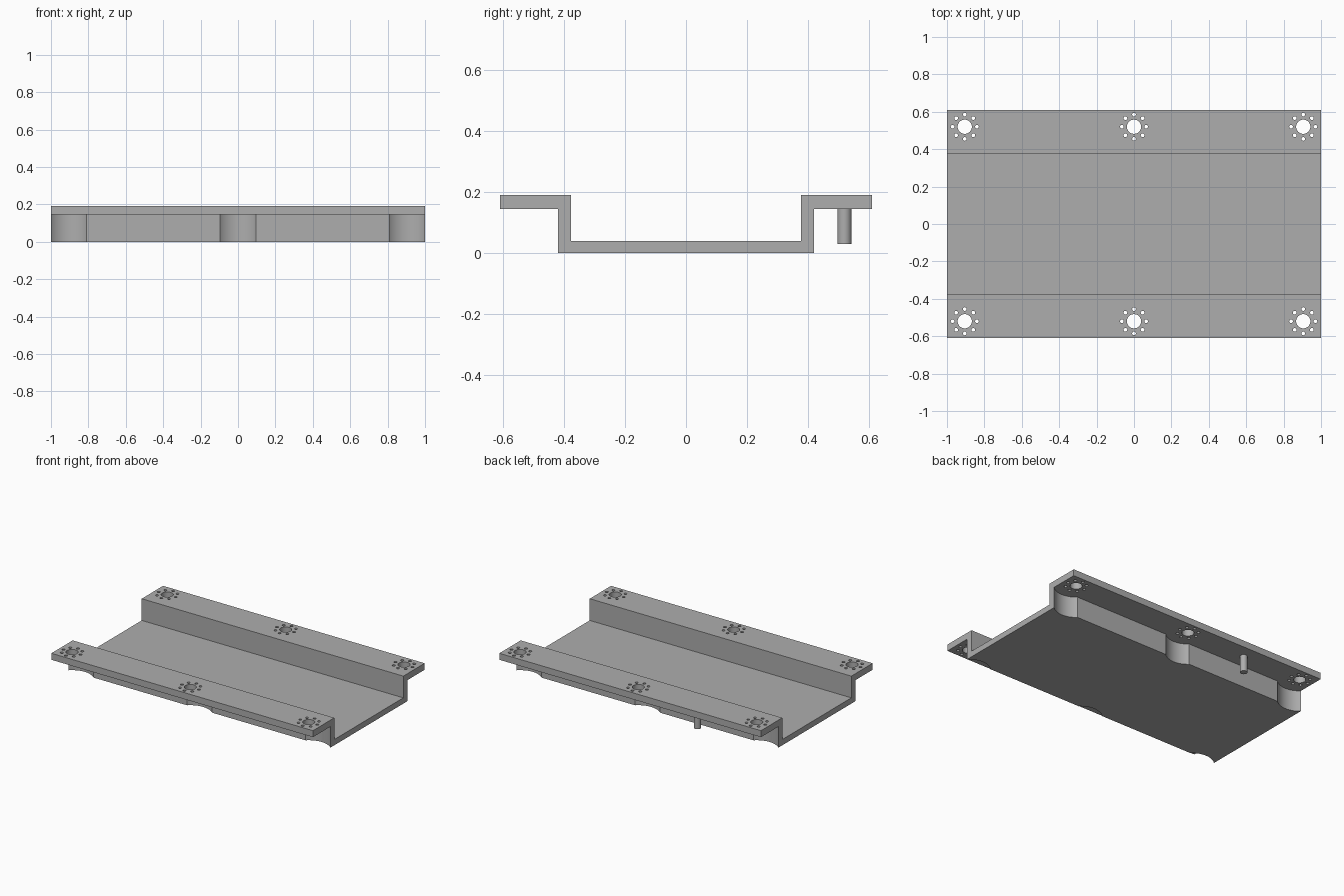
import bpy, bmesh, math
from mathutils import Matrix

cube = bpy.data.objects.get("Cube")
if cube:
    bpy.data.objects.remove(cube, do_unlink=True)

GREY = (0.42, 0.42, 0.42, 1)
grey = bpy.data.materials.new("plain grey")
grey.use_nodes = True
grey.diffuse_color = GREY
grey.node_tree.nodes["Principled BSDF"].inputs["Base Color"].default_value = GREY

HOLE_X, HOLE_Y = 0.905, 0.52
FLOOR_TOP, FLANGE_BOTTOM, FLANGE_TOP = 0.04, 0.145, 0.19
WALL_IN, WALL_OUT, EDGE = 0.377, 0.42, 0.61
centres = [(x, y) for x in (-HOLE_X, 0, HOLE_X) for y in (-HOLE_Y, HOLE_Y)]


def add_object(name, bm):
    bmesh.ops.recalc_face_normals(bm, faces=bm.faces)
    mesh = bpy.data.meshes.new(name)
    bm.to_mesh(mesh)
    bm.free()
    mesh.materials.append(grey)
    obj = bpy.data.objects.new(name, mesh)
    bpy.context.collection.objects.link(obj)
    return obj


def cylinder(bm, x, y, radius, bottom, top, sides):
    bmesh.ops.create_cone(bm, cap_ends=True, segments=sides, radius1=radius,
                          radius2=radius, depth=top - bottom,
                          matrix=Matrix.Translation((x, y, (bottom + top) / 2)))


def select_only(obj):
    bpy.ops.object.select_all(action="DESELECT")
    obj.select_set(True)
    bpy.context.view_layer.objects.active = obj


def cut(target, cutter):
    cutter.hide_render = True
    mod = target.modifiers.new(cutter.name, "BOOLEAN")
    mod.operation = "DIFFERENCE"
    mod.solver = "EXACT"
    mod.object = cutter
    select_only(target)
    bpy.ops.object.modifier_apply(modifier=mod.name)
    bpy.data.objects.remove(cutter, do_unlink=True)


# Channel tray: mirrored half profile swept along x
half = [(WALL_OUT, 0), (WALL_OUT, FLANGE_BOTTOM), (EDGE, FLANGE_BOTTOM),
        (EDGE, FLANGE_TOP), (WALL_IN, FLANGE_TOP), (WALL_IN, FLOOR_TOP)]
profile = half + [(-y, z) for y, z in reversed(half)]
bm = bmesh.new()
end = bm.faces.new([bm.verts.new((-1, y, z)) for y, z in profile])
swept = bmesh.ops.extrude_face_region(bm, geom=[end], use_keep_orig=True)
bmesh.ops.translate(bm, vec=(2, 0, 0),
                    verts=[v for v in swept["geom"] if isinstance(v, bmesh.types.BMVert)])
tray = add_object("channel_tray", bm)

# Scalloped clearance in the walls below each mounting hole
bm = bmesh.new()
for x, y in centres:
    cylinder(bm, x, y, 0.138, -0.1, FLANGE_BOTTOM, 96)
cut(tray, add_object("scallop_cutter", bm))

# Mounting holes, each ringed by eight small holes
bm = bmesh.new()
for x, y in centres:
    cylinder(bm, x, y, 0.038, 0.1, 0.25, 48)
    for i in range(8):
        a = i * math.tau / 8
        cylinder(bm, x + 0.065 * math.cos(a), y + 0.065 * math.sin(a),
                 0.01, 0.1, 0.25, 20)
cut(tray, add_object("hole_cutter", bm))

# Locating pin under the back flange
bm = bmesh.new()
cylinder(bm, -HOLE_X / 2, HOLE_Y, 0.023, 0.03, FLANGE_BOTTOM + 0.01, 40)
pin = add_object("locating_pin", bm)

for obj in (tray, pin):
    select_only(obj)
    bpy.ops.object.shade_smooth_by_angle(angle=math.radians(30))
